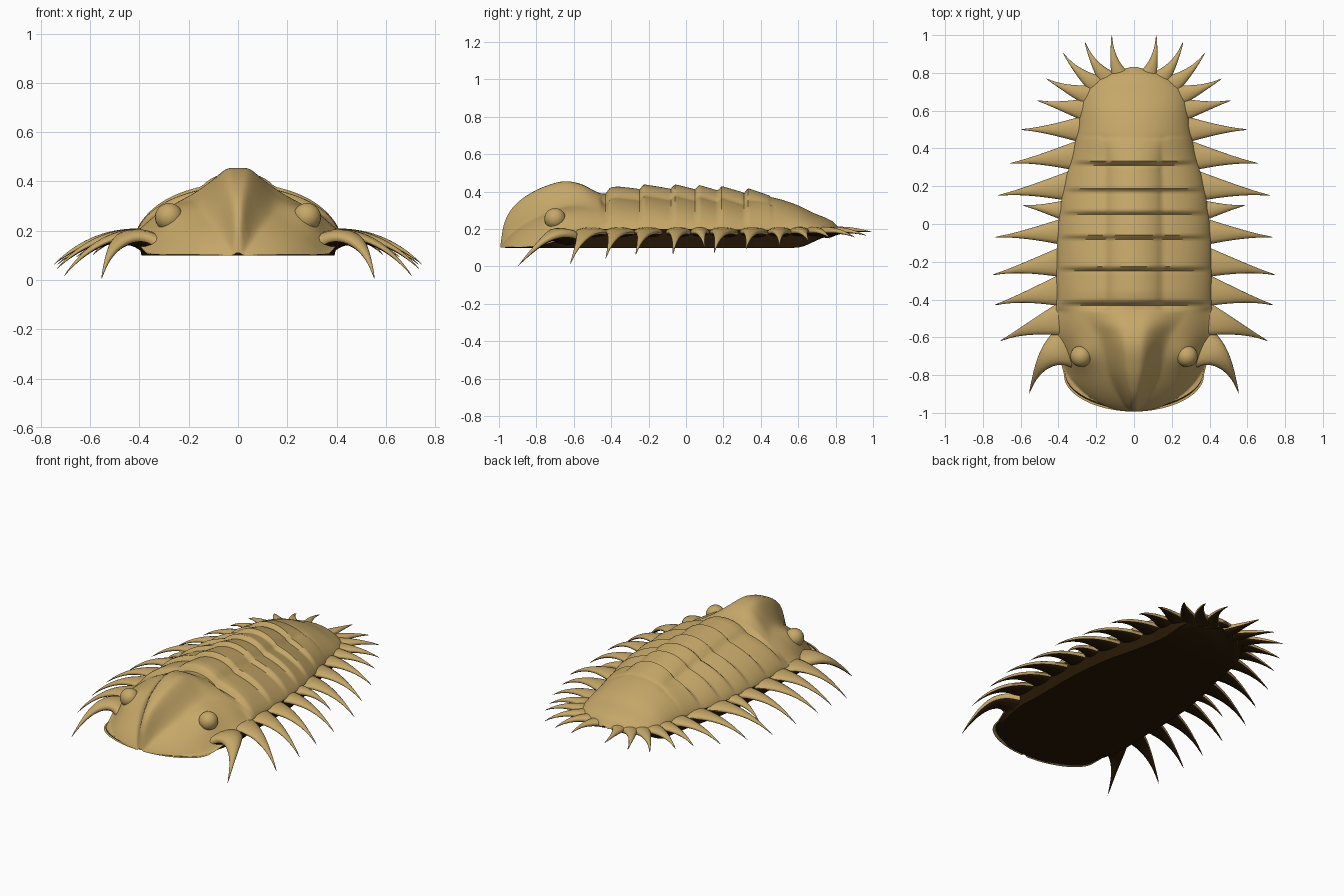
import bpy, bmesh, math
from mathutils import Vector

cube = bpy.data.objects.get("Cube")
if cube:
    bpy.data.objects.remove(cube, do_unlink=True)


def material(name, color):
    m = bpy.data.materials.new(name)
    m.use_nodes = True
    m.diffuse_color = color
    m.node_tree.nodes["Principled BSDF"].inputs["Base Color"].default_value = color
    return m


TAN = material("tan shell", (0.56, 0.385, 0.138, 1))
DARK = material("dark brown belly", (0.021, 0.0095, 0.0017, 1))


def finish(bm, name, mats, angle=40):
    bmesh.ops.recalc_face_normals(bm, faces=bm.faces)
    mesh = bpy.data.meshes.new(name)
    bm.to_mesh(mesh)
    bm.free()
    for mat in mats:
        mesh.materials.append(mat)
    ob = bpy.data.objects.new(name, mesh)
    bpy.context.collection.objects.link(ob)
    bpy.ops.object.select_all(action="DESELECT")
    ob.select_set(True)
    bpy.context.view_layer.objects.active = ob
    bpy.ops.object.shade_smooth_by_angle(angle=math.radians(angle))
    return ob


def curve(points, y):
    """Smooth interpolation through (y, value) points."""
    n = len(points)
    if y <= points[0][0]:
        return points[0][1]
    if y >= points[-1][0]:
        return points[-1][1]
    i = max(k for k in range(n - 1) if points[k][0] <= y)

    def slope(k):
        a, b = points[max(k - 1, 0)], points[min(k + 1, n - 1)]
        return (b[1] - a[1]) / (b[0] - a[0])
    (y0, a), (y1, b) = points[i], points[i + 1]
    h = y1 - y0
    t = (y - y0) / h
    return (a * (1 + 2 * t) * (1 - t) ** 2 + b * t * t * (3 - 2 * t)
            + h * t * (1 - t) * ((1 - t) * slope(i) - t * slope(i + 1)))


def step(a, b, v):
    t = min(max((v - a) / (b - a), 0), 1)
    return t * t * (3 - 2 * t)


# Lengthwise profiles of the body
FRONT, BACK = -0.993, 0.83
WIDTH = [(-0.8, 0.37), (-0.6, 0.415), (-0.4, 0.41), (-0.2, 0.41), (0, 0.4), (0.2, 0.37),
         (0.35, 0.33), (0.5, 0.297), (0.65, 0.272), (0.73, 0.233), (0.79, 0.15), (BACK, 0.02)]
RIM = [(FRONT, 0.1), (-0.8, 0.108), (-0.7, 0.135), (-0.55, 0.19), (-0.4, 0.2), (0.5, 0.195), (BACK, 0.185)]
CREST = [(FRONT, 0.11), (-0.975, 0.22), (-0.93, 0.31), (-0.85, 0.38), (-0.75, 0.43), (-0.65, 0.455),
         (-0.56, 0.44), (-0.45, 0.39), (-0.35, 0.405), (-0.1, 0.41), (0.1, 0.405), (0.25, 0.395),
         (0.4, 0.38), (0.5, 0.36), (0.6, 0.326), (0.68, 0.287), (0.78, 0.243), (BACK, 0.195)]
GLABELLA = [(FRONT, 0.02), (-0.95, 0.05), (-0.8, 0.12), (-0.6, 0.17), (-0.5, 0.23), (-0.42, 0.27)]
SEGMENTS = [-0.43, -0.25, -0.08, 0.05, 0.17, 0.31, 0.45]
EYE = Vector((0.28, -0.7, 0.255))


def half_width(y):
    if y < -0.8:
        return 0.368 * max(0, 1 - ((-0.8 - y) / 0.193) ** 2) ** 0.52 + 0.002
    return curve(WIDTH, y)


def shell_height(x, y):
    x = abs(x)
    u = min(x / half_width(y), 1)
    rim, crest = curve(RIM, y), curve(CREST, y)
    # Thorax and tail: arched ribs with a rounded central lobe
    drop = 0.045 * (1 - step(0.3, 0.5, y))
    body = rim + (crest - drop - rim) * (1 - u * u) ** 0.7 + drop * max(0, 1 - (x / 0.145) ** 2) ** 0.7
    bow = y - 0.15 * x * x * step(0.2, 0.5, y)
    for a, b in zip(SEGMENTS, SEGMENTS[1:]):
        if a <= bow < b:
            p = (bow - a) / (b - a)
            body += 0.034 * min(p / 0.14, 1) * (1 - 0.85 * p) * (1 - u ** 6)
    # Head: domed cheeks, pointed central ridge and lumps below the eyes
    back = min((y + 0.5) / 0.493, 0)

    def cheek(cx):
        d = (cx / 0.44) ** 2 + back ** 2
        return rim + (0.355 - rim) * max(0, 1 - d) ** 0.8 * (1 - u ** 8)
    ridge = 1 - step(0.2, 1.15, x / curve(GLABELLA, y))
    head = cheek(x) + (crest - cheek(0)) * ridge
    away = (Vector((x, y)) - EYE.xy).length / 0.08
    head += 0.025 * math.exp(-away ** 2) * (1 - u ** 8)
    mix = step(-0.47, -0.43, y)
    return head * (1 - mix) + body * mix


def body_rows(count):
    mid, half = (FRONT + BACK) / 2, (BACK - FRONT) / 2
    return [mid - half * math.cos(math.pi * i / count) for i in range(count + 1)]


def bridge(bm, rows, closed=False):
    for r, s in zip(rows, rows[1:]):
        n = len(r)
        for i in range(n if closed else n - 1):
            j = (i + 1) % n
            bm.faces.new((r[i], r[j], s[j], s[i]))


# Back shell
bm = bmesh.new()
COLS = 80
rows = []
for y in body_rows(240):
    w = half_width(y)
    xs = [w * math.sin(math.pi / 2 * (2 * i / COLS - 1)) for i in range(COLS + 1)]
    rows.append([bm.verts.new((x, y, shell_height(x, y))) for x in xs])
bridge(bm, rows)
shell = finish(bm, "segmented_shell", [TAN], 50)
if sum(p.normal.z for p in shell.data.polygons) < 0:
    shell.data.flip_normals()

# Belly: dark wall under the rim and a flat underside
bm = bmesh.new()
ys = body_rows(60)
outline = [(half_width(y), y) for y in ys] + [(-half_width(y), y) for y in reversed(ys)]
top = [bm.verts.new((x * 0.985, y * 0.99, curve(RIM, y) + 0.002)) for x, y in outline]
low = [bm.verts.new((x * 0.94, y * 0.975, 0.1 + 0.08 * step(0.6, 0.83, y))) for x, y in outline]
bridge(bm, [top, low], closed=True)
bmesh.ops.triangulate(bm, faces=[bm.faces.new(low)])
finish(bm, "belly", [DARK], 30)


def spine(name, side, base, bend, tip, wide, thick):
    """Curved thorn with a flaring base, arched tan top and dark underside."""
    bm = bmesh.new()
    a, b, c = (Vector((p[0] * side, p[1], p[2])) for p in (base, bend, tip))
    rings, sides = 16, 14
    out = []
    for i in range(rings):
        t = i / rings
        centre = a * (1 - t) ** 2 + b * 2 * t * (1 - t) + c * t * t
        along = ((b - a) * (1 - t) + (c - b) * t).normalized()
        across = along.cross(Vector((0, 0, 1))).normalized()
        up = across.cross(along)
        hw = wide * (1 - t) ** 1.6 + 0.003
        ht = thick * (1 - t) ** 0.9
        ring = []
        for k in range(sides):
            q = 2 * math.pi * k / sides
            ring.append(bm.verts.new(centre + across * hw * math.cos(q) + up * ht * math.sin(q)))
        out.append(ring)
    bridge(bm, out, closed=True)
    end = bm.verts.new(c)
    for k in range(sides):
        bm.faces.new((out[-1][k], out[-1][(k + 1) % sides], end))
    bm.faces.new(out[0])
    # Faces around the bottom of each ring form the underside
    for i, face in enumerate(bm.faces):
        face.material_index = int(i % sides > sides / 2 and i % sides < sides - 1)
    finish(bm, name, [TAN, DARK], 60)


# Side spines: base x, base y, tip x, tip y, tip z, half width
SPINES = [(0.36, -0.5, 0.71, -0.62, 0.01, 0.095), (0.36, -0.35, 0.74, -0.43, 0.04, 0.09),
          (0.36, -0.2, 0.75, -0.27, 0.06, 0.085), (0.35, -0.04, 0.735, -0.07, 0.06, 0.075),
          (0.34, 0.07, 0.59, 0.1, 0.1, 0.06), (0.33, 0.2, 0.725, 0.15, 0.07, 0.08),
          (0.29, 0.36, 0.66, 0.32, 0.09, 0.08), (0.25, 0.5, 0.6, 0.5, 0.11, 0.075),
          (0.22, 0.6, 0.515, 0.655, 0.135, 0.07), (0.2, 0.67, 0.465, 0.77, 0.15, 0.065),
          (0.17, 0.72, 0.375, 0.905, 0.155, 0.06), (0.12, 0.75, 0.26, 0.965, 0.165, 0.055),
          (0.06, 0.76, 0.118, 1.0, 0.183, 0.055)]
for side, label in ((1, "left"), (-1, "right")):
    for i, (bx, by, tx, ty, tz, wide) in enumerate(SPINES):
        bend = ((bx + tx) / 2 + 0.03, by + 0.4 * (ty - by), 0.21)
        spine(f"{label}_spine_{i + 1}", side, (bx, by, 0.18), bend, (tx, ty, tz), wide, 0.028)
    spine(f"{label}_cheek_spine", side, (0.35, -0.65, 0.145), (0.5, -0.69, 0.24), (0.555, -0.9, 0), 0.12, 0.045)
    # Bulging eye
    bm = bmesh.new()
    bmesh.ops.create_uvsphere(bm, u_segments=24, v_segments=14, radius=0.057)
    bmesh.ops.translate(bm, verts=bm.verts, vec=(EYE.x * side, EYE.y, EYE.z))
    finish(bm, f"{label}_eye", [TAN], 60)
